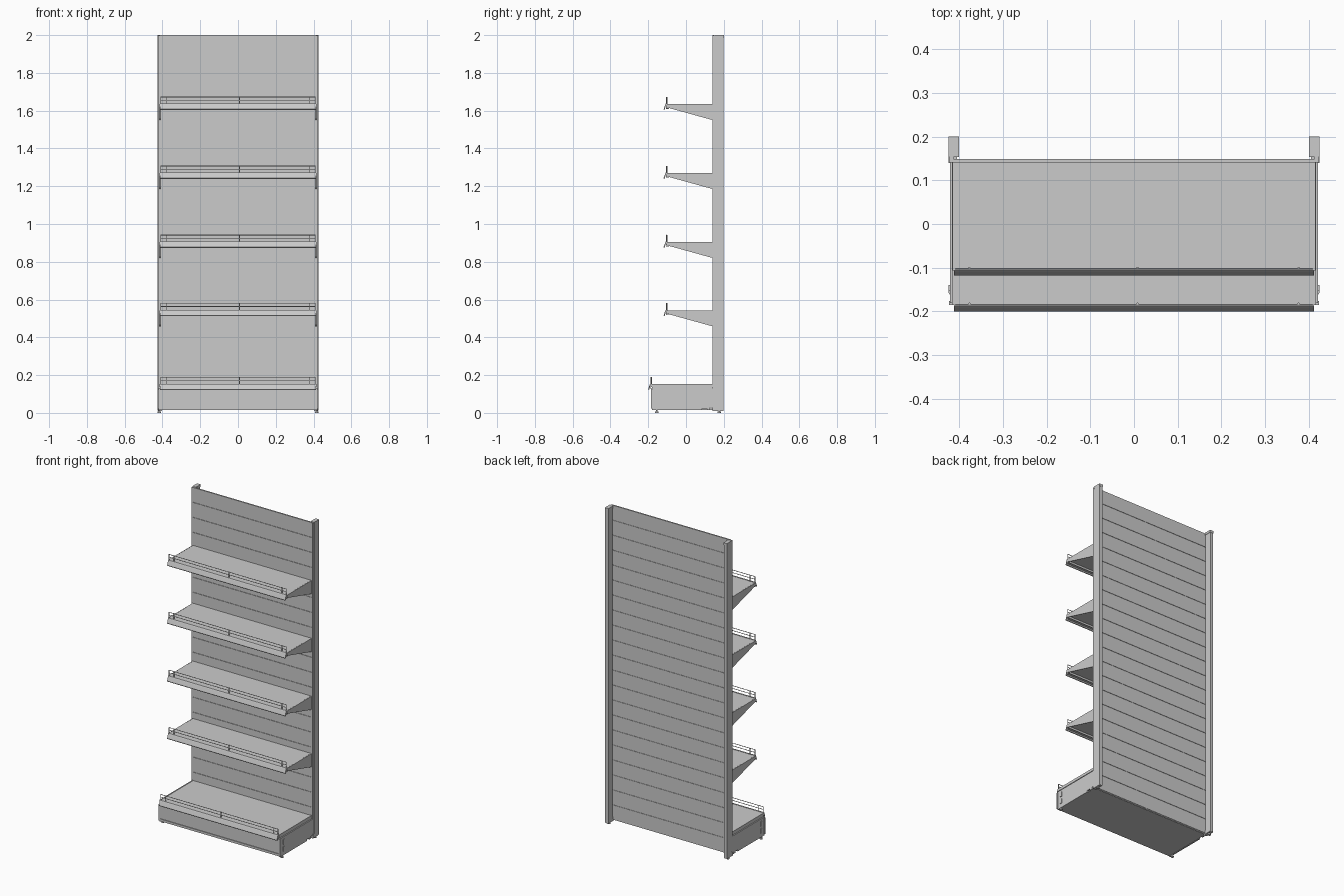
import bpy, bmesh
from mathutils import Vector

if "Cube" in bpy.data.objects:
    bpy.data.objects.remove(bpy.data.objects["Cube"])


def finish(name, bm):
    bmesh.ops.recalc_face_normals(bm, faces=bm.faces)
    me = bpy.data.meshes.new(name)
    bm.to_mesh(me)
    bm.free()
    ob = bpy.data.objects.new(name, me)
    bpy.context.collection.objects.link(ob)
    return ob


def box(bm, x0, x1, y0, y1, z0, z1):
    vs = bmesh.ops.create_cube(bm, size=1)["verts"]
    for v in vs:
        v.co = Vector((x0 + (v.co.x + .5) * (x1 - x0),
                       y0 + (v.co.y + .5) * (y1 - y0),
                       z0 + (v.co.z + .5) * (z1 - z0)))


def prism(bm, pts, x0, x1):
    """Extrude a closed (y, z) outline along x."""
    f = bm.faces.new([bm.verts.new((x0, y, z)) for y, z in pts])
    r = bmesh.ops.extrude_face_region(bm, geom=[f])
    bmesh.ops.translate(bm, vec=(x1 - x0, 0, 0),
                        verts=[g for g in r["geom"] if isinstance(g, bmesh.types.BMVert)])


def rod(bm, a, b, r=0.0018, seg=8):
    a, b = Vector(a), Vector(b)
    d = b - a
    m = d.to_track_quat('Z', 'Y').to_matrix().to_4x4()
    m.translation = (a + b) / 2
    bmesh.ops.create_cone(bm, cap_ends=True, segments=seg, radius1=r, radius2=r,
                          depth=d.length, matrix=m)


def mirror_x(ob):
    md = ob.modifiers.new("mirror", 'MIRROR')
    md.use_axis = (True, False, False)
    return ob


# Slatted back wall: thin core plus separate slats
bm = bmesh.new()
box(bm, -.413, .413, .1435, .1465, .016, 1.998)
PITCH = .0945
for i in range(21):
    top = 2 - i * PITCH
    box(bm, -.413, .413, .1405, .149, top - PITCH + .006, top)
finish("back_slats", bm)

# Uprights with a front flange and an inset cap
bm = bmesh.new()
box(bm, .403, .425, .155, .1985, .012, 1.997)
box(bm, .4135, .423, .1405, .156, .012, 1.998)
box(bm, .401, .4255, .153, .2, 1.985, 2)
mirror_x(finish("upright", bm))


def shelf(name, top, yf, yb=.1405):
    # Folded sheet tray with front and rear lips
    bm = bmesh.new()
    t = .003
    prism(bm, [(yf, top), (yb, top), (yb, top - .025), (yb - t, top - .025),
               (yb - t, top - t), (yf + t, top - t), (yf + t, top - .022),
               (yf + .015, top - .022), (yf + .015, top - .025), (yf, top - .025)],
          -.411, .411)
    finish(name + "_tray", bm)
    # Outward-leaning ticket rail
    bm = bmesh.new()
    prism(bm, [(yf + .005, top + .002), (yf - .001, top + .002), (yf - .004, top - .003),
               (yf - .0125, top - .027), (yf - .010, top - .031), (yf - .006, top - .029),
               (yf - .001, top - .006), (yf + .005, top)], -.412, .412)
    finish(name + "_ticket_rail", bm)
    # Wire guard
    bm = bmesh.new()
    y = yf + .003
    for h in (.020, .037):
        rod(bm, (-.409, y, top + h), (.409, y, top + h))
    for x in (-.409, .409):
        rod(bm, (x, y, top), (x, y, top + .038))
    for x in (-.377, .008, .377):
        rod(bm, (x, y + .003, top), (x, y + .003, top + .038), .0022)
    finish(name + "_wire_guard", bm)


# Four upper shelves with tapered side brackets
for n, top in enumerate((1.635, 1.27, .905, .543), 1):
    name = f"shelf_{n}"
    shelf(name, top, -.106)
    bm = bmesh.new()
    prism(bm, [(-.106, top), (.142, top), (.142, top - .085), (.134, top - .083),
               (-.09, top - .021), (-.106, top - .016)], .4115, .4155)
    mirror_x(finish(name + "_bracket", bm))

# Base shelf
shelf("base_shelf", .152, -.188)

# Base side plates with a notched lower edge
bm = bmesh.new()
prism(bm, [(-.181, .13), (.142, .13), (.142, .028), (.128, .028), (.128, .014),
           (.11, .014), (.11, .024), (.085, .024), (.085, .014),
           (-.181, .014)], .413, .421)
box(bm, .411, .4165, -.186, .1405, .137, .154)
box(bm, .409, .414, -.18, .1405, .125, .14)
mirror_x(finish("base_side", bm))

# Kick plate, its lower lip and the floor plate
bm = bmesh.new()
box(bm, -.413, .413, -.182, -.178, .022, .132)
box(bm, -.413, .413, -.186, -.178, .022, .034)
box(bm, -.413, .413, -.18, .142, .016, .022)
finish("base_kick_plate", bm)

# Kick plate clips at the corners
bm = bmesh.new()
for z in (.04, .085):
    box(bm, .416, .425, -.154, -.14, z, z + .03)
box(bm, .412, .424, -.186, -.176, .022, .125)
mirror_x(finish("base_clips", bm))

# Adjustable feet
bm = bmesh.new()
for y in (-.155, .175):
    rod(bm, (.416, y, 0), (.416, y, .007), .009, 16)
    rod(bm, (.416, y, .006), (.416, y, .03), .004, 12)
box(bm, .405, .4245, .14, .198, .010, .036)
mirror_x(finish("feet", bm))
